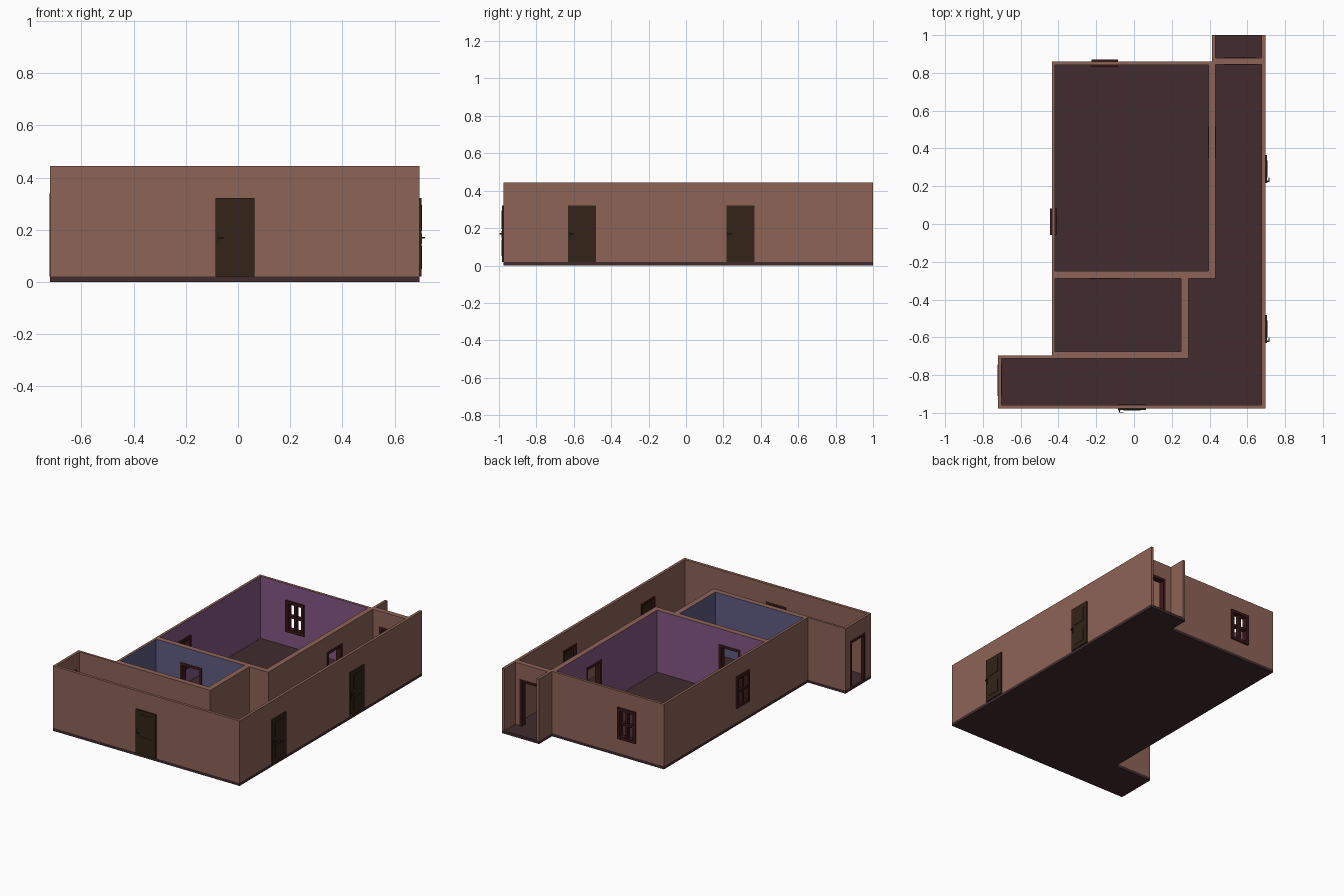
import bpy, bmesh
from math import pi, radians
from mathutils import Matrix

if "Cube" in bpy.data.objects:
    bpy.data.objects.remove(bpy.data.objects["Cube"])


def material(name, rgb):
    m = bpy.data.materials.new(name)
    m.diffuse_color = (*rgb, 1)
    m.use_nodes = True
    m.node_tree.nodes["Principled BSDF"].inputs["Base Color"].default_value = m.diffuse_color
    return m


BROWN = material("brown_plaster", (0.27, 0.125, 0.096))
PURPLE = material("purple_plaster", (0.23, 0.095, 0.23))
BLUE = material("blue_plaster", (0.115, 0.105, 0.23))
FLOOR = material("dark_floor", (0.052, 0.024, 0.027))
FRAME = material("red_brown_wood", (0.045, 0.009, 0.009))
DOOR = material("dark_wood", (0.032, 0.017, 0.009))
METAL = material("dark_metal", (0.02, 0.016, 0.013))

Z0, Z1 = 0.02, 0.445          # floor top, wall top
DOOR_TOP = 0.322


def finish(name, bm, mat, loc=(0, 0, 0), rot=0):
    bmesh.ops.recalc_face_normals(bm, faces=bm.faces)
    me = bpy.data.meshes.new(name)
    bm.to_mesh(me)
    bm.free()
    me.materials.append(mat)
    ob = bpy.data.objects.new(name, me)
    ob.location, ob.rotation_euler.z = loc, rot
    bpy.context.collection.objects.link(ob)
    return ob


def prism(name, pts, z0, z1, mat):
    bm = bmesh.new()
    face = bm.faces.new([bm.verts.new((x, y, z0)) for x, y in pts])
    ext = bmesh.ops.extrude_face_region(bm, geom=[face])["geom"]
    bmesh.ops.translate(bm, vec=(0, 0, z1 - z0),
                        verts=[v for v in ext if isinstance(v, bmesh.types.BMVert)])
    return finish(name, bm, mat)


def rect(x0, y0, x1, y1):
    return [(x0, y0), (x1, y0), (x1, y1), (x0, y1)]


def add_box(bm, x0, x1, y0, y1, z0, z1):
    m = Matrix.Translation(((x0 + x1) / 2, (y0 + y1) / 2, (z0 + z1) / 2))
    bmesh.ops.create_cube(bm, size=1, matrix=m @ Matrix.Diagonal((x1 - x0, y1 - y0, z1 - z0, 1)))


def boxes(name, items, mat, loc=(0, 0, 0), rot=0):
    bm = bmesh.new()
    for b in items:
        add_box(bm, *b)
    return finish(name, bm, mat, loc, rot)


def cut(cutter):
    mod = walls.modifiers.new(cutter.name, 'BOOLEAN')
    mod.operation, mod.solver, mod.object = 'DIFFERENCE', 'EXACT', cutter
    mod.material_mode = 'TRANSFER'
    cutter.hide_render = True
    cutter.hide_set(True)


# floor slab and solid wall block share one outline
outline = [(-.72, -.976), (.695, -.976), (.695, 1), (.413, 1),
           (.413, .86), (-.435, .86), (-.435, -.697), (-.72, -.697)]
prism("floor", outline, 0, Z0, FLOOR)
walls = prism("walls", outline, Z0, Z1, BROWN)

# rooms hollowed out; each cutter passes its colour to the wall faces
corridor = [(-.702, -.957), (.676, -.957), (.676, .844), (.431, .844),
            (.431, -.288), (.288, -.288), (.288, -.712), (-.702, -.712)]
for name, pts, mat in [
        ("large_room_cutter", rect(-.418, -.25, .394, .842), PURPLE),
        ("small_room_cutter", rect(-.418, -.675, .25, -.288), BLUE),
        ("corridor_cutter", corridor, BROWN),
        ("porch_cutter", rect(.431, .88, .676, 1.1), BROWN)]:
    cut(prism(name, pts, Z0 - .01, Z1 + .1, mat))


def opening(name, loc, rot, w, z0, z1):
    cut(boxes(name + "_cutter", [(-w, w, -.04, .04, z0, z1)], BROWN, loc, rot))


def frame_boxes(w, y0, y1, z0, z1, t):
    return [(-w, -w + t, y0, y1, z0, z1), (w - t, w, y0, y1, z0, z1),
            (-w + t, w - t, y0, y1, z1 - t, z1)]


# windows: frame with a cross bar, centred in the wall thickness
def window(name, loc, rot):
    w, a, b, t, d = .07, .12, .335, .02, .019
    opening(name, loc, rot, w - .004, a + .004, b - .004)
    m = (a + b) / 2
    boxes(name, frame_boxes(w, -d, d, a, b, t) + [
        (-w + t, w - t, -d, d, a, a + t),
        (-.008, .008, -d * .7, d * .7, a + t, b - t),
        (-w + t, w - t, -d * .69, d * .69, m - .008, m + .008)], FRAME, loc, rot)


window("back_window", (-.155, .851, 0), pi)
window("left_window", (-.4265, .011, 0), -pi / 2)


# open doorways: flush lining through the wall
def doorway(name, loc, rot, thick):
    opening(name, loc, rot, .08, Z0 - .01, .335)
    d = thick / 2 + .002
    boxes(name + "_frame", frame_boxes(.083, -d, d, Z0, .338, .018), FRAME, loc, rot)


doorway("large_room_doorway", (.4125, .433, 0), pi / 2, .037)
doorway("dividing_doorway", (-.155, -.269, 0), 0, .038)
doorway("porch_doorway", (.56, .862, 0), 0, .036)
doorway("corridor_end_doorway", (-.711, -.828, 0), pi / 2, .018)


# closed doors: local -y points outside, origin on the outer wall face
def door(name, loc, rot):
    w = .075
    opening(name, loc, rot, w - .003, Z0 - .01, DOOR_TOP - .003)
    boxes(name + "_frame", frame_boxes(w, 0, .021, Z0, DOOR_TOP, .014), FRAME, loc, rot)
    panels = [(-.045, .045, -.0105, .007, a, b) for a, b in ((.05, .14), (.195, .295))]
    boxes(name + "_leaf", [(-w, w, -.008, .005, Z0, DOOR_TOP)] + panels, DOOR, loc, rot)
    boxes(name + "_handle", [(-.07, -.06, -.011, -.008, .145, .185),
                             (-.068, -.062, -.022, -.011, .167, .173),
                             (-.068, -.045, -.022, -.018, .167, .173)], METAL, loc, rot)


door("front_door", (-.011, -.976, 0), 0)
door("right_door_front", (.695, -.556, 0), pi / 2)
door("right_door_back", (.695, .291, 0), pi / 2)
